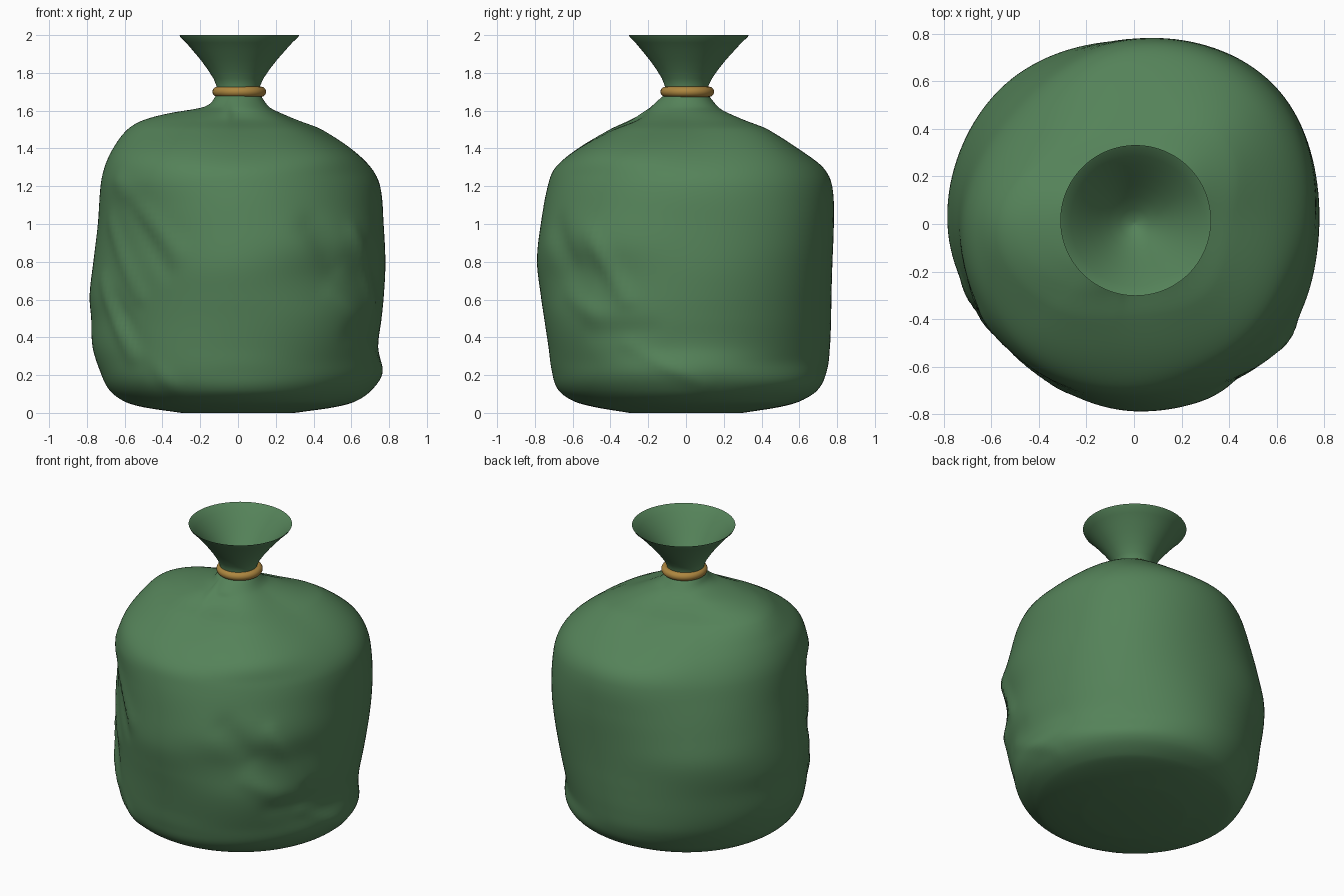
import bpy, bmesh, math

# Body radii by height towards +x, +y, -x, -y
SIDES = [
    (0.00, .30, .30, .30, .30), (0.03, .51, .49, .50, .48),
    (0.06, .62, .60, .60, .59), (0.12, .705, .695, .68, .675),
    (0.22, .76, .745, .73, .71), (0.35, .742, .762, .77, .728),
    (0.50, .76, .768, .777, .75), (0.62, .772, .77, .785, .768),
    (0.80, .78, .775, .765, .788), (1.00, .77, .78, .742, .768),
    (1.20, .75, .77, .727, .732), (1.30, .70, .72, .705, .69),
    (1.40, .59, .58, .66, .57), (1.50, .415, .40, .585, .39),
    (1.55, .29, .28, .50, .265), (1.585, .22, .215, .37, .215),
    (1.62, .165, .17, .18, .185), (1.68, .12, .12, .115, .12),
]
# Body radii by height towards the corners +x+y, -x+y, -x-y, +x-y
CORNERS = [
    (0.00, .30, .30, .30, .30), (0.03, .50, .48, .49, .49),
    (0.06, .62, .60, .60, .60), (0.15, .73, .68, .70, .70),
    (0.28, .735, .74, .73, .74), (0.50, .775, .775, .735, .785),
    (0.72, .81, .80, .738, .78), (0.90, .828, .77, .735, .805),
    (1.10, .825, .72, .74, .76), (1.25, .795, .67, .74, .715),
    (1.37, .71, .585, .68, .65), (1.50, .53, .435, .50, .43),
    (1.55, .38, .31, .39, .30), (1.585, .275, .23, .29, .225),
    (1.62, .18, .17, .18, .175), (1.68, .12, .12, .12, .12),
]
# Folds: start angle, start z, end angle, end z, width, height
FOLDS = [
    (-148, 1.22, -115, .85, .06, .013), (-155, 1.0, -135, .62, .05, .015),
    (-160, .70, -140, .30, .05, .015), (-145, .45, -120, .14, .05, .012),
    (-140, 1.1, -120, .75, .05, -.012), (-150, .60, -128, .22, .05, -.012),
    (-60, .97, -50, .80, .08, -.025), (-40, .95, -24, .60, .05, .018),
    (-50, .62, -38, .52, .06, .014), (-24, .36, 8, .14, .04, .008),
    (-40, .42, -15, .44, .06, -.010), (-100, 1.56, -110, 1.62, .04, .012),
]


def spline(a, b, c, d, t):
    return b + .5 * t * (c - a + t * (2 * a - 5 * b + 4 * c - d + t * (3 * (b - c) + d - a)))


def sample(table, z):
    """Four radii of a table at height z, smooth for uneven row spacing."""
    last = len(table) - 1
    i = max(k for k in range(last) if table[k][0] <= z or k == 0)
    lo, hi = table[i], table[i + 1]
    h = hi[0] - lo[0]
    t = (z - lo[0]) / h
    before, after = table[max(i - 1, 0)], table[min(i + 2, last)]
    out = []
    for k in range(1, 5):
        m0 = (hi[k] - before[k]) / (hi[0] - before[0]) * h
        m1 = (after[k] - lo[k]) / (after[0] - lo[0]) * h
        d = hi[k] - lo[k]
        out.append(lo[k] + t * (m0 + t * (3 * d - 2 * m0 - m1 + t * (m0 + m1 - 2 * d))))
    return out


def radius(ring, z, ang):
    f = ang / math.tau * 8
    i = int(f)
    rad = spline(*[ring[(i + k) % 8] for k in (-1, 0, 1, 2)], f - i)
    for a0, z0, a1, z1, w, h in FOLDS:
        mid = math.radians((a0 + a1) / 2)
        x = ((ang - mid + math.pi) % math.tau - math.pi) * .75
        dx, dz = math.radians(a1 - a0) * .75, z1 - z0
        y = z - (z0 + z1) / 2
        t = min(max((x * dx + y * dz) / (dx * dx + dz * dz), -.5), .5)
        d2 = (x - t * dx) ** 2 + (y - t * dz) ** 2
        rad += h * math.exp(-d2 / (w * w)) * (1 - 1.2 * t * t)
    return rad


def material(name, color):
    m = bpy.data.materials.new(name)
    m.diffuse_color = color
    return m


# Bag: body, pinched neck and flared mouth in one skin
N = 144
bm = bmesh.new()
loops = []


def add_loop(z, fn, cx=0, cy=0):
    angles = [k * math.tau / N for k in range(N)]
    loops.append([bm.verts.new((cx + fn(a) * math.cos(a), cy + fn(a) * math.sin(a), z))
                  for a in angles])


for lo, hi in zip(SIDES, SIDES[1:]):
    for s in range(6):
        z = lo[0] + (hi[0] - lo[0]) * s / 6
        ring = [r for pair in zip(sample(SIDES, z), sample(CORNERS, z)) for r in pair]
        add_loop(z, lambda a: radius(ring, z, a))

# Mouth: outside going up, over the rim, then inside going down
MOUTH = [(1.68, .118), (1.73, .115), (1.77, .132), (1.82, .165), (1.87, .203), (1.92, .246),
         (1.96, .281), (1.99, .312), (2.0, .317), (1.995, .309), (1.96, .273),
         (1.92, .238), (1.87, .195), (1.82, .155), (1.77, .11), (1.72, .06), (1.69, .01)]
for z, r in MOUTH:
    shift = (z - 1.66) / .34
    add_loop(z, lambda a: r, .007 * shift, .015 * shift)

for lo, hi in zip(loops, loops[1:]):
    for k in range(N):
        bm.faces.new((lo[k], lo[(k + 1) % N], hi[(k + 1) % N], hi[k]))
bm.faces.new(loops[0][::-1])
bm.faces.new(loops[-1])
mesh = bpy.data.meshes.new("bag")
bm.to_mesh(mesh)
bm.free()
bag = bpy.data.objects.new("bag", mesh)
bpy.context.collection.objects.link(bag)
mesh.materials.append(material("green_cloth", (.09, .225, .10, 1)))
bpy.context.view_layer.objects.active = bag
bag.select_set(True)
bpy.ops.object.shade_smooth_by_angle(angle=math.radians(60))

# Tie ring around the neck
bpy.ops.mesh.primitive_torus_add(location=(.007, .007, 1.70), major_radius=.115,
                                 minor_radius=.027, major_segments=64, minor_segments=20)
tie = bpy.context.object
tie.name = "tie_ring"
tie.data.materials.append(material("tan_cord", (.42, .24, .05, 1)))
bpy.ops.object.shade_smooth_by_angle(angle=math.radians(60))
